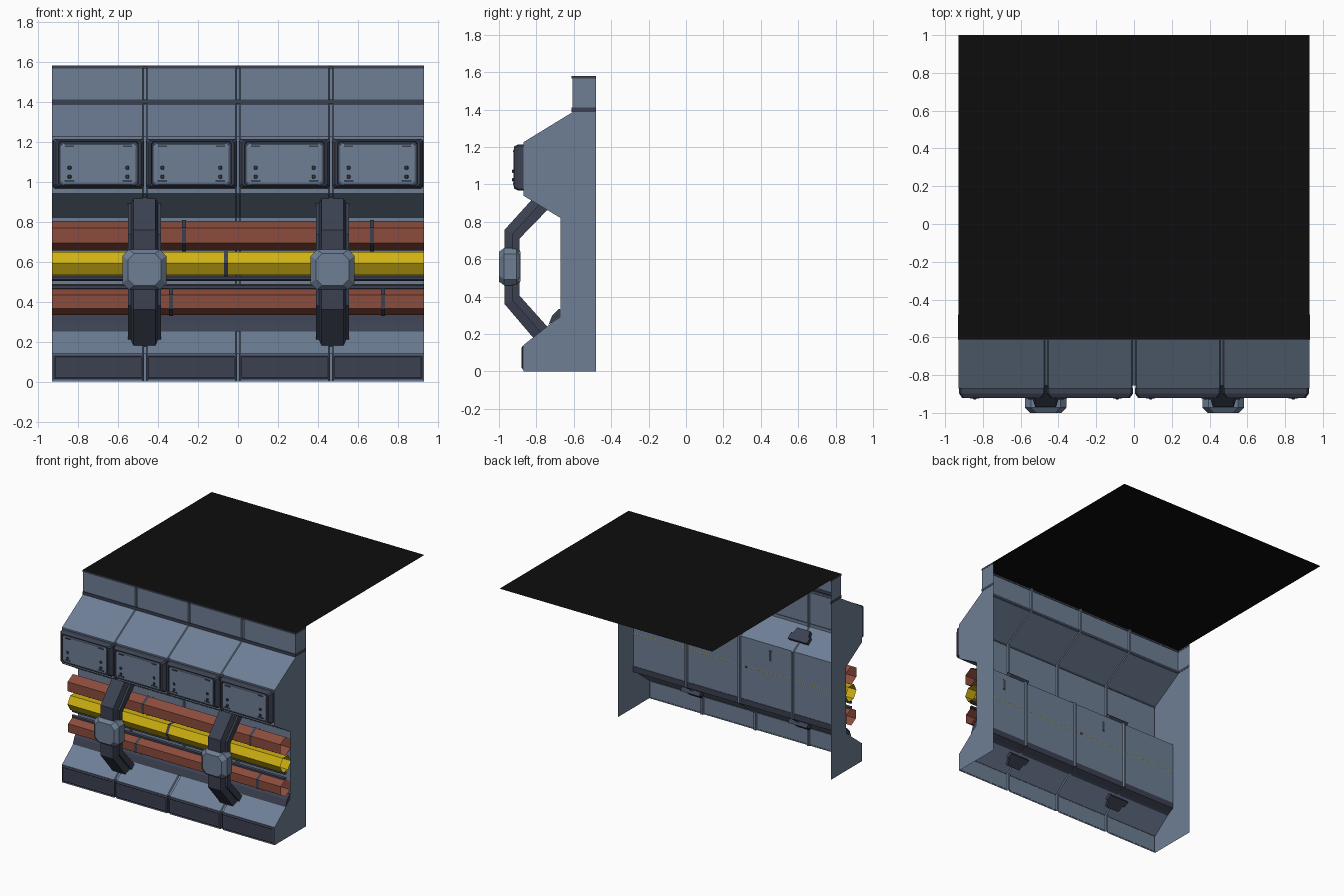
import bpy, bmesh, math

if "Cube" in bpy.data.objects:
    bpy.data.objects.remove(bpy.data.objects["Cube"])


def material(name, r, g, b):
    m = bpy.data.materials.new(name)
    m.diffuse_color = (r, g, b, 1)
    m.use_nodes = True
    m.node_tree.nodes["Principled BSDF"].inputs["Base Color"].default_value = m.diffuse_color
    return m


LIGHT = material("blue_grey_panel", 0.155, 0.21, 0.30)
DARK = material("dark_slate", 0.045, 0.053, 0.082)
RUST = material("rust_red", 0.26, 0.072, 0.045)
YELLOW = material("pipe_yellow", 0.62, 0.44, 0.006)
BLACK = material("ceiling_black", 0.004, 0.004, 0.004)

W = 0.93
CENTRES = [-0.698, -0.233, 0.233, 0.698]
SEAMS = [-0.465, 0, 0.465]


def make(name, bm, *mats, recalc=True):
    if recalc:
        bmesh.ops.recalc_face_normals(bm, faces=bm.faces)
    me = bpy.data.meshes.new(name)
    bm.to_mesh(me)
    bm.free()
    ob = bpy.data.objects.new(name, me)
    for m in mats:
        me.materials.append(m)
    bpy.context.collection.objects.link(ob)
    return ob


def loft(name, rings, mat, closed=True, caps=(True, True)):
    """Skin a list of equal-length point rings."""
    bm = bmesh.new()
    vs = [[bm.verts.new(p) for p in r] for r in rings]
    n = len(rings[0])
    for a, b in zip(vs, vs[1:]):
        for i in range(n if closed else n - 1):
            j = (i + 1) % n
            bm.faces.new((a[i], a[j], b[j], b[i]))
    if caps[0]:
        bm.faces.new(vs[0])
    if caps[1]:
        bm.faces.new(vs[-1])
    return make(name, bm, mat)


def box(name, x, y, z, mat, bevel=0):
    r = [[(a, b, c) for b, c in ((y[0], z[0]), (y[1], z[0]), (y[1], z[1]), (y[0], z[1]))] for a in x]
    ob = loft(name, r, mat)
    if bevel:
        m = ob.modifiers.new("bevel", "BEVEL")
        m.width, m.segments = bevel, 1
    return ob


def plate(name, cx, cz, steps, mat, cut=0):
    """Stepped plate facing -y; each step is (y, half width, half height)."""
    rings = []
    for y, w, h in steps:
        c = cut or 0.002
        pts = [(w, h - c), (w - c, h), (c - w, h), (-w, h - c),
               (-w, c - h), (c - w, -h), (w - c, -h), (w, c - h)]
        rings.append([(cx + a, y, cz + b) for a, b in pts])
    return loft(name, rings, mat, caps=(False, True))


def tube(name, y, z, r, turn, x0, x1, mat, caps=False):
    ring = [(y + r * math.cos(turn + i * math.pi / 3), z + r * math.sin(turn + i * math.pi / 3)) for i in range(6)]
    return loft(name, [[(x, *p) for p in ring] for x in (x0, x1)], mat, caps=(caps, caps))


# Wall shell: side profile run along x, stepping inward at the seams, open at the back
profile = [(-.87, 0), (-.87, .14), (-.73, .25), (-.67, .29), (-.67, .82), (-.87, .94),
           (-.87, 1.225), (-.608, 1.385), (-.608, 1.58)]
stations = [(-W, 0)]
for s in SEAMS:
    stations += [(s - .012, 0), (s - .007, .014), (s + .007, .014), (s + .012, 0)]
stations.append((W, 0))
bm = bmesh.new()
rows = [[bm.verts.new((x, y + d, z)) for y, z in profile] for x, d in stations]
for a, b in zip(rows, rows[1:]):
    for i in range(len(profile) - 1):
        f = bm.faces.new((a[i], b[i], b[i + 1], a[i + 1]))
        f.material_index = 1 if i == 2 else 0
for row, x in ((rows[0], -W), (rows[-1], W)):
    back = [bm.verts.new((x, -.48, z)) for z in (1.58, 0)]
    bm.faces.new(row + back)
make("wall_shell", bm, LIGHT, DARK)

# Ceiling sheet
bm = bmesh.new()
bm.faces.new([bm.verts.new(p) for p in ((-W, -.61, 1.58), (W, -.61, 1.58), (W, 1, 1.58), (-W, 1, 1.58))])
make("ceiling_sheet", bm, BLACK, recalc=False)

# Dark bands around the top panel, on the front and both ends
for tag, z in (("lower", (1.388, 1.41)), ("upper", (1.565, 1.579))):
    box(f"{tag}_band", (-W, W), (-.613, -.605), z, DARK)
    for s in (-1, 1):
        box(f"{tag}_band_end", (s * W - .001, s * W + .001), (-.613, -.48), z, DARK)

# Dark trim on the lower ledge
trim = [(-.735, .25), (-.715, .30), (-.68, .335), (-.668, .33), (-.668, .285)]
loft("ledge_trim", [[(x, *p) for p in trim] for x in (-W, W)], DARK)

for c in CENTRES:
    # Skirt plate at the floor
    plate("skirt_plate", c, .073, [(-.868, .228, .063), (-.873, .228, .063), (-.879, .217, .053),
                                   (-.876, .212, .048)], DARK)
    # Locker frame with recessed rim, then its door
    plate("locker_frame", c, 1.09, [(-.865, .228, .124), (-.897, .228, .124), (-.92, .212, .112),
                                    (-.92, .201, .11), (-.911, .197, .108)], DARK, .01)
    plate("locker_door", c, 1.087, [(-.91, .19, .104), (-.917, .19, .104), (-.921, .184, .099)], LIGHT, .016)
    for s in (-1, 1):
        x = c + s * .145
        box("door_slot", (x - .024, x + .024), (-.925, -.92), (.999, 1.008), DARK)
        box("door_hinge", (x - .022, x + .022), (-.925, -.92), (1.172, 1.180), DARK)
        for z in (1.025, 1.07):
            box("door_bolt", (x - .009, x + .009), (-.929, -.92), (z - .009, z + .009), DARK, .003)

# Pipes: open six-sided tubes with clamp rings
P = math.pi / 6
for name, z, r, turn, mat, clamps in (
        ("upper_pipe", .73, .074, P, RUST, (-.27, .67)),
        ("middle_pipe", .59, .066, 0, YELLOW, (-.06,)),
        ("lower_pipe", .40, .067, P, RUST, (-.335, .725))):
    tube(name, -.735, z, r, turn, -W, W, mat)
    for x in clamps:
        tube(name + "_clamp", -.735, z, r + .005, turn, x - .011, x + .011, DARK)
for z in (.517, .473):
    tube("thin_cable", -.735, z, .014, P, -W, W, DARK)

# Bracket arches over the pipes: section swept along outer, middle and inner lines
outer = [(-.80, .945), (-.97, .757), (-.97, .36), (-.80, .16)]
middle = [(-.765, .915), (-.928, .735), (-.928, .38), (-.765, .195)]
inner = [(-.72, .885), (-.89, .71), (-.89, .405), (-.72, .215)]
for cx in (-.468, .473):
    rings = []
    for o, m, i in zip(outer, middle, inner):
        rings.append([(cx - .055, *o), (cx + .055, *o), (cx + .068, *m), (cx + .083, *m),
                      (cx + .083, *i), (cx - .083, *i), (cx - .083, *m), (cx - .068, *m)])
    loft("bracket_arch", rings, DARK)
    # Clamp block at the middle of the arch
    steps = [(-.888, .095, .085), (-.905, .11, .1), (-.972, .11, .1), (-1.0, .083, .08)]
    plate("bracket_block", cx, .56, steps, LIGHT, .032)
    box("bracket_block_back", (cx - .09, cx + .09), (-.9, -.886), (.48, .64), LIGHT)
